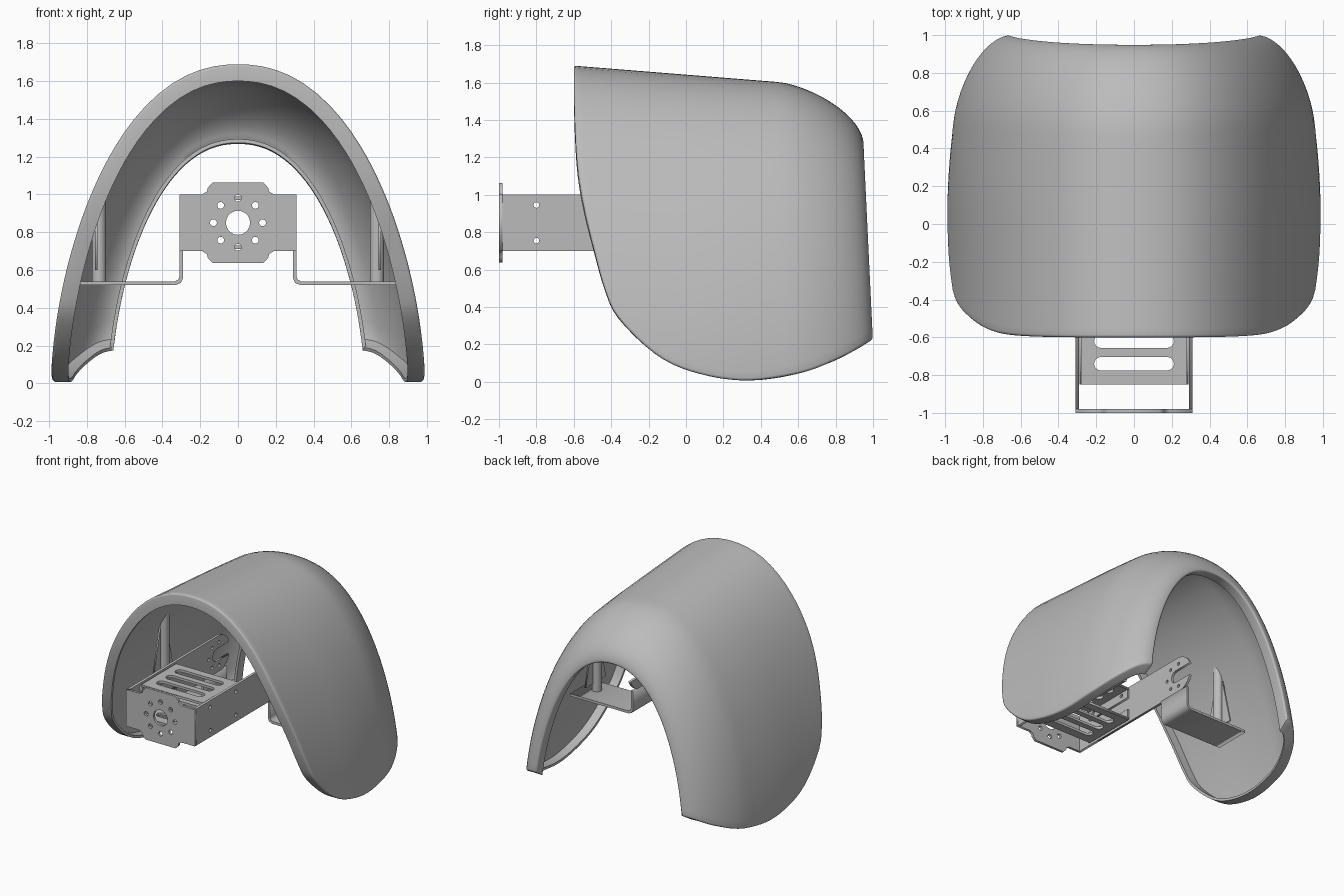
import bpy, bmesh, math
from math import sin, cos, pi
from mathutils import Matrix, Vector

cube = bpy.data.objects.get("Cube")
if cube:
    bpy.data.objects.remove(cube, do_unlink=True)

grey = bpy.data.materials.new("plain grey")
grey.use_nodes = True
grey.diffuse_color = (0.5, 0.5, 0.5, 1)
grey.node_tree.nodes["Principled BSDF"].inputs["Base Color"].default_value = (0.5, 0.5, 0.5, 1)


def add_object(name, data):
    data.materials.clear()
    data.materials.append(grey)
    ob = bpy.data.objects.new(name, data)
    bpy.context.scene.collection.objects.link(ob)
    return ob


def smooth(ob, degrees):
    bpy.ops.object.select_all(action='DESELECT')
    ob.select_set(True)
    bpy.context.view_layer.objects.active = ob
    bpy.ops.object.shade_smooth_by_angle(angle=math.radians(degrees))


def spline(pts, u):
    """Catmull-Rom curve through 2D points."""
    x = u * (len(pts) - 1)
    i = min(int(x), len(pts) - 2)
    f = x - i
    a, b, c, d = pts[max(i - 1, 0)], pts[i], pts[i + 1], pts[min(i + 2, len(pts) - 1)]
    return [0.5 * (2 * q + (r - p) * f + (2 * p - 5 * q + 4 * r - s) * f ** 2
                   + (3 * q - p - 3 * r + s) * f ** 3) for p, q, r, s in zip(a, b, c, d)]


# ---- curved shell: arch sections swept backwards, closing in at the back
# g is the depth below the outer skin
FLAT, TURN, TOP = 0.62, 0.5, 1.69
WALL, LIP_DEPTH, LIP_WIDTH = 0.015, 0.09, 0.02
POWER_X, POWER_Z = 2.2, 1.7


def section(w, g):
    """Turn angle, position, half width and height of the arch at w."""
    phi = max(0, w - FLAT) / (1 - FLAT) * pi / 2
    y = -0.6 + (TURN + 0.6) * w / FLAT if w < FLAT else TURN + (0.45 - g) * sin(phi)
    inset = max(0, 1 - cos(phi)) ** 0.8
    taper = 0.03 * min(1, max(0, y / 0.5)) ** 2
    return (phi, y, 0.99 - g - (0.29 - g) * inset - taper,
            TOP - g - 0.08 * (y + 0.6) - (0.3 - g) * inset)


def shell_point(w, t, g):
    phi, y, a, h = section(w, g)
    k = max(0, cos(t)) ** (2 / POWER_Z)
    return a * max(0, sin(t)) ** (2 / POWER_X), y + 0.06 * (1 - k) * sin(phi), h * k


def to_sweep(y, z, g):
    """Side-on position to sweep coordinates."""
    if y < TURN:
        w = FLAT * (y + 0.6) / (TURN + 0.6)
    else:
        w = FLAT + (1 - FLAT) * math.asin(min(1, (y - TURN) / (0.5 - g))) * 2 / pi
    return w, math.acos(min(1, z / section(w, g)[3]) ** (POWER_Z / 2))


front_edge = [(-.6, TOP), (-.6, 1.63), (-.595, 1.4), (-.58, 1.15), (-.545, .93),
              (-.49, .7), (-.435, .5), (-.36, .34)]
lower_edge = [(-.145, .135), (.07, .043), (.32, .007)]
NS, NV = 28, 36


def skin(g):
    """Grid of points over one skin: its four edges blended, then mirrored."""
    side = [(y, z - g * (z / TOP) ** 2) for y, z in front_edge] + lower_edge
    for f in (.4, .73, .9, .97, 1):
        y = .32 + (.68 - g) * f
        side.append((y, .007 + .48 * (y - .32) ** 2))
    edge = [to_sweep(y, z, g) for y, z in side]
    n = len(front_edge) - 1
    split, corner, last = n / (len(edge) - 1), edge[n], edge[-1]

    def patch(s, v):
        f, b = spline(edge, split * s), spline(edge, split + (1 - split) * v)
        back, top = (1, s * last[1]), (v, 0)
        return [(1 - v) * f[i] + v * back[i] + (1 - s) * top[i] + s * b[i]
                - ((1 - s) * v * (1, 0)[i] + s * (1 - v) * corner[i] + s * v * last[i])
                for i in (0, 1)]

    rows = []
    for i in range(-NS, NS + 1):
        row = []
        for j in range(NV + 1):
            w, t = patch(abs(i) / NS, j / NV)
            x, y, z = shell_point(min(1, max(0, w)), max(0, t), g)
            row.append(Vector((math.copysign(x, i), y, z)))
        rows.append(row)
    return rows


def border(rows):
    """Items once around the edge of a grid."""
    return ([r[0] for r in rows] + rows[-1][1:] + [r[-1] for r in rows[-2::-1]]
            + rows[0][-2:0:-1])


def grid_faces(bm, rows):
    verts = [[bm.verts.new(p) for p in row] for row in rows]
    for p, q in zip(verts, verts[1:]):
        for j in range(NV):
            bm.faces.new((p[j], q[j], q[j + 1], p[j + 1]))
    return border(verts)


outer_rows, inner_rows = skin(0), skin(WALL)
rim, deep = border(outer_rows), border(skin(LIP_DEPTH))
count = len(rim)
# direction across the lip, from the open edge into the shell
across = [(rim[(k + 1) % count] - rim[k - 1]).cross(deep[k] - rim[k]).normalized() * LIP_WIDTH
          for k in range(count)]
for p, step in zip(border(inner_rows), across):
    p += step

bm = bmesh.new()
outer_loop = grid_faces(bm, outer_rows)
inner_loop = grid_faces(bm, inner_rows)
lip_loop = [bm.verts.new(p) for p in deep]
back_loop = [bm.verts.new(p + step) for p, step in zip(deep, across)]
for a, b in ((outer_loop, lip_loop), (lip_loop, back_loop), (back_loop, inner_loop)):
    for k in range(count):
        bm.faces.new((a[k - 1], a[k], b[k], b[k - 1]))
bmesh.ops.recalc_face_normals(bm, faces=bm.faces[:])
rim_edges = [bm.edges.get((outer_loop[k - 1], outer_loop[k])) for k in range(count)]
bmesh.ops.bevel(bm, geom=rim_edges, offset=0.014, segments=3, profile=0.5,
                affect='EDGES', clamp_overlap=False)
mesh = bpy.data.meshes.new("shell")
bm.to_mesh(mesh)
bm.free()
smooth(add_object("shell", mesh), 40)

# ---- sheet metal helpers
XY = Matrix.Identity(3)
XZ = Matrix(((1, 0, 0), (0, 0, -1), (0, 1, 0)))
YZ = Matrix(((0, 0, 1), (1, 0, 0), (0, 1, 0)))


def arc(cx, cy, r, a0, a1, n=12):
    return [(cx + r * cos(math.radians(a0 + (a1 - a0) * i / n)),
             cy + r * sin(math.radians(a0 + (a1 - a0) * i / n))) for i in range(n + 1)]


def circle(cx, cy, r):
    return arc(cx, cy, r, 0, 360, 20)[:-1]


def sheet(name, outline, holes, thick, plane, at):
    """Flat plate with holes, centred on its plane."""
    cu = bpy.data.curves.new(name, 'CURVE')
    cu.dimensions, cu.fill_mode, cu.extrude = '2D', 'BOTH', thick / 2
    for loop in [outline] + holes:
        sp = cu.splines.new('POLY')
        sp.points.add(len(loop) - 1)
        for pt, (u, v) in zip(sp.points, loop):
            pt.co = (u, v, 0, 1)
        sp.use_cyclic_u = True
    draft = add_object(name, cu)
    bpy.context.view_layer.update()
    dg = bpy.context.evaluated_depsgraph_get()
    me = bpy.data.meshes.new_from_object(draft.evaluated_get(dg))
    bpy.data.objects.remove(draft, do_unlink=True)
    me.transform(Matrix.Translation(at) @ plane.to_4x4())
    add_object(name, me)


# ---- front plate with hub hole and a ring of screw holes
quarter = [(.31, .15), (.19, .15), (.165, .165), (.16, .185), (.135, .212)]
upper = quarter + [(-x, z) for x, z in reversed(quarter)]
outline = upper + [(-x, -z) for x, z in upper]
ring = [circle(.13 * cos(k * pi / 4), .13 * sin(k * pi / 4), .018) for k in range(8)]
sheet("front_plate", outline, [circle(0, 0, .064)] + ring, .02, XZ, (0, -.99, .85))

# ---- side arms with a notched round end, feet, posts and fins
arm = ([(-.985, -.15), (.16, -.15)] + arc(.16, 0, .15, -90, -20)
       + arc(.14, 0, .05, 270, 90) + arc(.16, 0, .15, 20, 90) + [(-.985, .15)])
arm_holes = [circle(y, z, .015) for y in (-.8, -.47) for z in (-.095, .095)]
arm_holes += [circle(.14 + .1 * cos(a), .1 * sin(a), .013)
              for a in (pi * .4, pi * .7, pi, pi * 1.3, pi * 1.6)]
foot = [(.31, .71), (.31, .565), (.317, .548), (.335, .54), (.86, .54),
        (.86, .52), (.33, .52), (.302, .532), (.29, .56), (.29, .71)]
for side, sx in (("left", 1), ("right", -1)):
    sheet(side + "_arm", arm, arm_holes, .02, YZ, (.3 * sx, 0, .85))
    sheet(side + "_foot", [(x * sx, z) for x, z in foot], [], .3, XZ, (0, .12, 0))
    bpy.ops.mesh.primitive_cylinder_add(vertices=24, radius=.037, depth=.44,
                                        location=(.735 * sx, .1, .75))
    post = bpy.context.object
    post.name = side + "_post"
    post.data.materials.append(grey)
    # slant the post top to meet the inside of the shell
    for v in post.data.vertices:
        if v.co.z > 0:
            reach = abs(v.co.x + post.location.x) / (.99 - WALL)
            v.co.z = (1.63 - WALL) * (1 - reach ** POWER_X) ** (1 / POWER_Z) - post.location.z
    smooth(post, 40)
    for end, sy in (("front", -1), ("rear", 1)):
        fin = [(.1, .6), (.1 + .13 * sy, .6), (.1 + .04 * sy, .98), (.1, .98)]
        sheet(f"{side}_{end}_fin", fin, [], .012, YZ, (.75 * sx, 0, 0))

# ---- slotted crossplates between the arms, with short inner flanges
plate = [(-.28, -.85), (.28, -.85), (.28, -.4), (-.28, -.4)]
slots = [arc(.175, y, .036, -90, 90, 8) + arc(-.175, y, .036, 90, 270, 8)
         for y in (-.74, -.62, -.5)]
for level, z, sz in (("upper", .98, -1), ("lower", .72, 1)):
    sheet(level + "_slotted_plate", plate, slots, .02, XY, (0, 0, z))
    for side, sx in (("left", 1), ("right", -1)):
        flange = [(-.85, 0), (-.4, 0), (-.4, .08 * sz), (-.85, .08 * sz)]
        sheet(f"{level}_{side}_flange", flange,
              [circle(y, .035 * sz, .015) for y in (-.8, -.47)], .018, YZ, (.28 * sx, 0, z))
